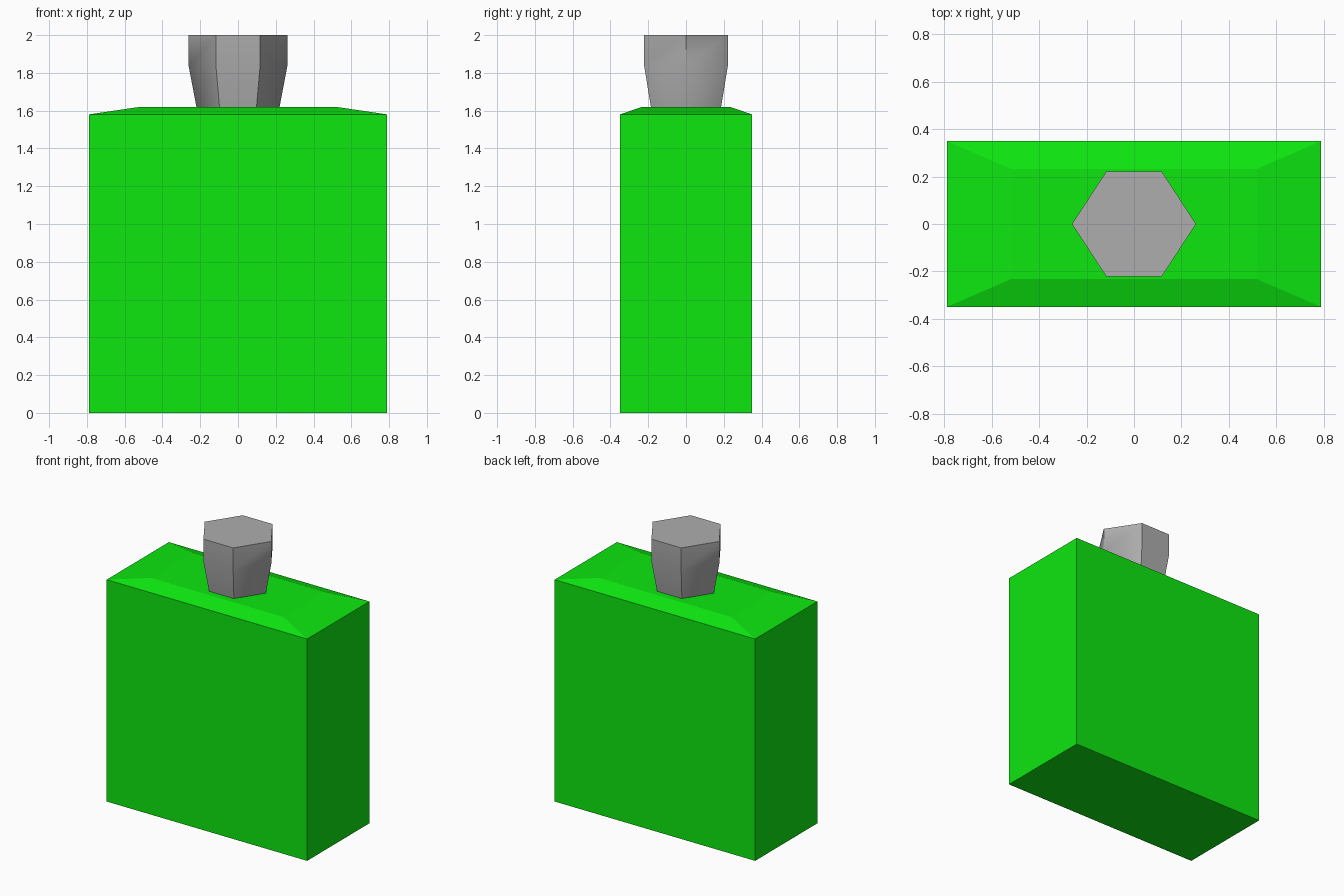
import bpy
import bmesh

if "Cube" in bpy.data.objects:
    bpy.data.objects.remove(bpy.data.objects["Cube"])


def loft(name, rings, color):
    """Join matching rings of points into a closed solid with one colour."""
    bm = bmesh.new()
    loops = [[bm.verts.new(p) for p in ring] for ring in rings]
    n = len(loops[0])
    for low, high in zip(loops, loops[1:]):
        for i in range(n):
            j = (i + 1) % n
            bm.faces.new((low[i], low[j], high[j], high[i]))
    bm.faces.new(loops[0][::-1])
    bm.faces.new(loops[-1])
    bmesh.ops.recalc_face_normals(bm, faces=bm.faces)
    mesh = bpy.data.meshes.new(name)
    bm.to_mesh(mesh)
    bm.free()
    obj = bpy.data.objects.new(name, mesh)
    bpy.context.collection.objects.link(obj)
    mat = bpy.data.materials.new(name + "_color")
    mat.diffuse_color = color
    mat.use_nodes = True
    mat.node_tree.nodes["Principled BSDF"].inputs["Base Color"].default_value = mat.diffuse_color
    mesh.materials.append(mat)
    return obj


def rectangle(x, y, z):
    return [(-x, -y, z), (x, -y, z), (x, y, z), (-x, y, z)]


def hexagon(x, inner_x, y, z):
    return [(x, 0, z), (inner_x, y, z), (-inner_x, y, z),
            (-x, 0, z), (-inner_x, -y, z), (inner_x, -y, z)]


# Bottle: tall slab with a shallow sloped shoulder
loft("bottle_body", [rectangle(0.79, 0.35, 0),
                     rectangle(0.79, 0.35, 1.58),
                     rectangle(0.52, 0.233, 1.62)], (0.004, 0.8, 0.005, 1))

# Stopper: six-sided, tapering towards the bottle
stopper = loft("stopper", [hexagon(0.22, 0.098, 0.186, 1.62),
                           hexagon(0.262, 0.117, 0.222, 1.84),
                           hexagon(0.262, 0.117, 0.222, 2.0)],
               (0.42, 0.42, 0.42, 1))

# Stopper shading: soft across the side corners and the taper, crisp elsewhere
mesh = stopper.data
mesh.shade_smooth()
for edge in mesh.edges:
    a, b = (mesh.vertices[i].co for i in edge.vertices)
    rim = a.z == b.z
    side_corner = not rim and abs(a.y) < 0.01 and abs(b.y) < 0.01
    if rim:
        edge.use_edge_sharp = abs(a.z - 1.84) > 0.01
    else:
        edge.use_edge_sharp = not side_corner or max(a.z, b.z) > 1.9
